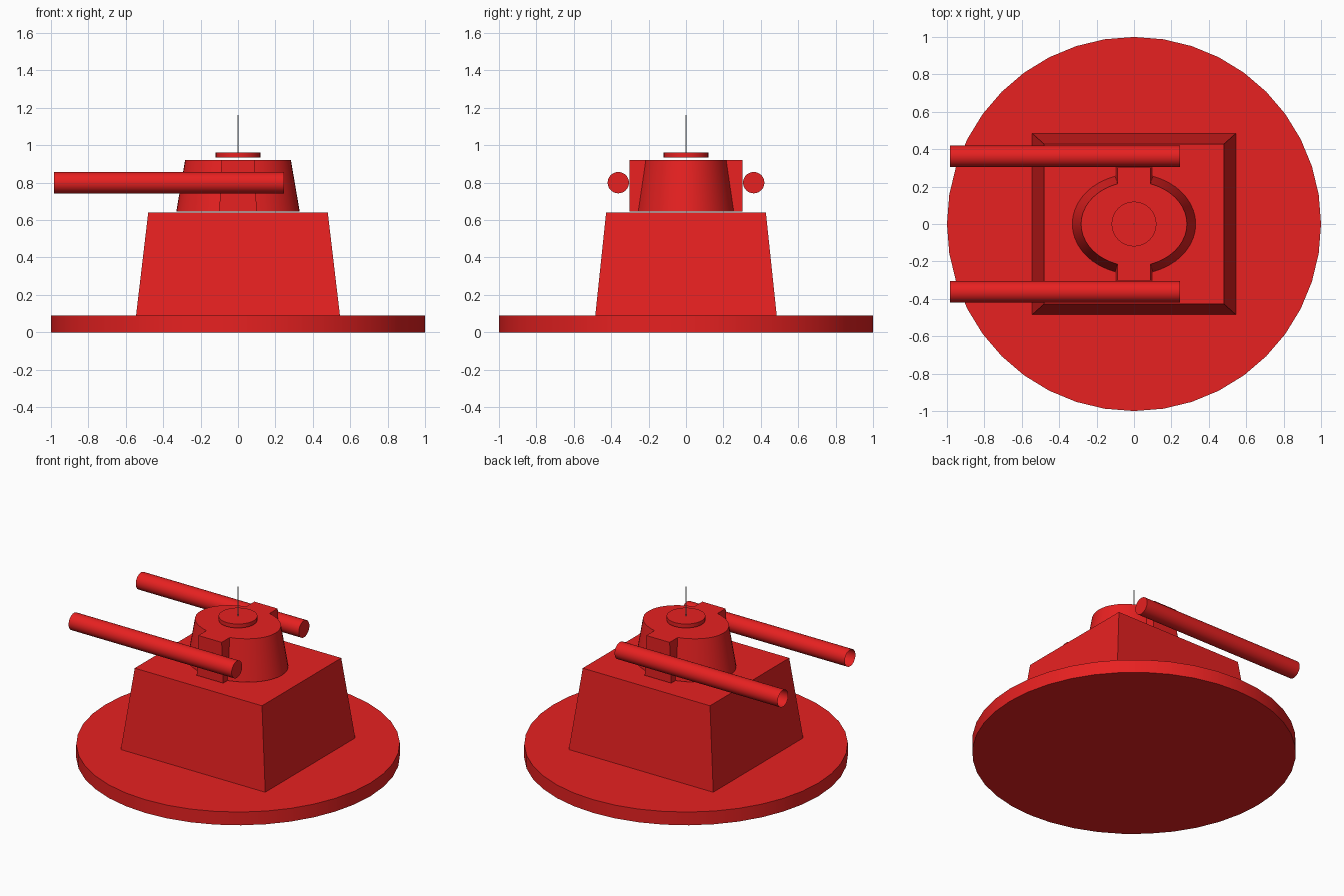
import bpy, bmesh
from math import sin, cos, pi, acos, radians

if "Cube" in bpy.data.objects:
    bpy.data.objects.remove(bpy.data.objects["Cube"])

red = bpy.data.materials.new("red_paint")
red.diffuse_color = (0.8, 0.015, 0.015, 1)
red.use_nodes = True
red.node_tree.nodes["Principled BSDF"].inputs["Base Color"].default_value = red.diffuse_color


def loft(name, rings, mat=red, smooth=True, cap_start=True, cap_end=True):
    """Skin a list of equal-length point rings into one object."""
    bm = bmesh.new()
    vs = [[bm.verts.new(p) for p in ring] for ring in rings]
    n = len(vs[0])
    for a, b in zip(vs, vs[1:]):
        for i in range(n):
            j = (i + 1) % n
            bm.faces.new((a[i], a[j], b[j], b[i]))
    if cap_start:
        bm.faces.new(vs[0][::-1])
    if cap_end:
        bm.faces.new(vs[-1])
    if cap_start and cap_end:
        bmesh.ops.recalc_face_normals(bm, faces=bm.faces)
    me = bpy.data.meshes.new(name)
    bm.to_mesh(me)
    bm.free()
    ob = bpy.data.objects.new(name, me)
    bpy.context.collection.objects.link(ob)
    if mat:
        me.materials.append(mat)
    if smooth:
        bpy.ops.object.select_all(action='DESELECT')
        bpy.context.view_layer.objects.active = ob
        ob.select_set(True)
        bpy.ops.object.shade_smooth_by_angle(angle=radians(30))
    return ob


def circle(r, z, n):
    return [(r * cos(2 * pi * i / n), r * sin(2 * pi * i / n), z) for i in range(n)]


def rect(x, y, z):
    return [(-x, -y, z), (x, -y, z), (x, y, z), (-x, y, z)]


def turret_outline(rx, ry, w, y_end, z, n=18):
    """Ellipse with a square lug on each y side."""
    a = acos(w / rx)
    half = [(rx * cos(-a + 2 * a * i / n), ry * sin(-a + 2 * a * i / n), z)
            for i in range(n + 1)]
    half += [(w, y_end, z), (-w, y_end, z)]
    return half + [(-x, -y, z) for x, y, z in half[:-2]] + [(-w, -y_end, z), (w, -y_end, z)]


# Round base plate
loft("base_plate", [circle(1, 0, 40), circle(1, 0.09, 40)])

# Tapered square pedestal
loft("pedestal", [rect(0.545, 0.485, 0.09), rect(0.48, 0.427, 0.64)], smooth=False)

# Oval turret with gun lugs
loft("turret", [turret_outline(0.33, 0.268, 0.1, 0.302, 0.645),
                turret_outline(0.283, 0.226, 0.088, 0.302, 0.92)])

# Hatch disc and thin aerial
loft("hatch", [circle(0.12, 0.935, 32), circle(0.12, 0.962, 32)])
loft("aerial", [circle(0.004, 0.962, 8), circle(0.004, 1.162, 8)], mat=None)

# Pair of gun barrels, open at the muzzle
for side, name in ((1, "left_barrel"), (-1, "right_barrel")):
    rings = [[(x, side * 0.362 + b, 0.8 + c) for b, c, _ in circle(0.057, 0, 32)]
             for x in (-0.985, 0.245)]
    loft(name, rings, cap_start=False)
